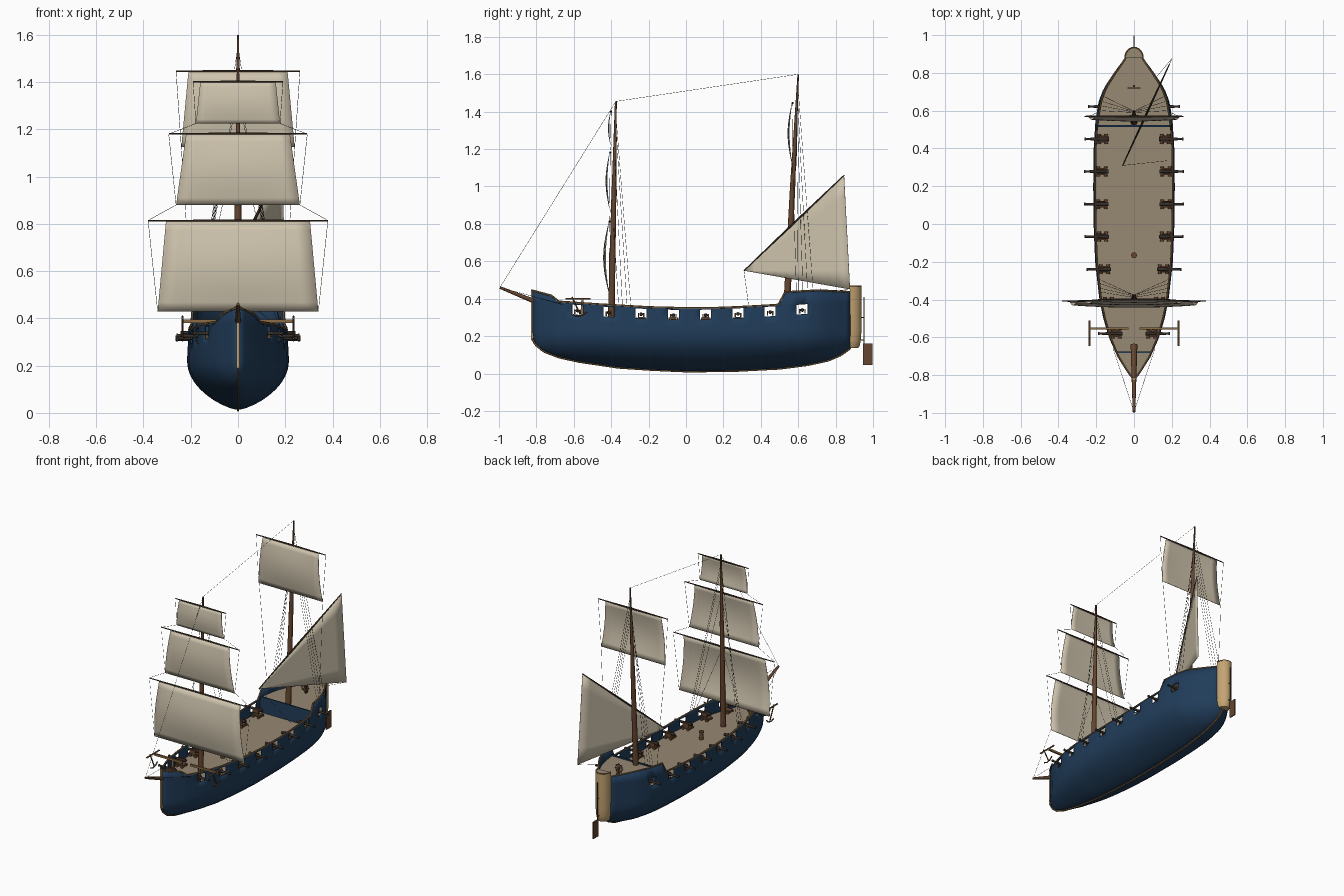
import bpy, bmesh, math
from mathutils import Vector, Matrix

if "Cube" in bpy.data.objects:
    bpy.data.objects.remove(bpy.data.objects["Cube"])


def mat(name, rgb):
    m = bpy.data.materials.new(name)
    m.diffuse_color = (*rgb, 1)
    m.use_nodes = True
    m.node_tree.nodes["Principled BSDF"].inputs["Base Color"].default_value = m.diffuse_color
    return m


BLUE = mat("hull_blue", (0.015, 0.046, 0.102))
SAIL = mat("sail_canvas", (0.62, 0.55, 0.42))
DECK = mat("deck_planks", (0.31, 0.25, 0.175))
WOOD = mat("brown_wood", (0.13, 0.06, 0.028))
DARK = mat("dark_spar", (0.065, 0.04, 0.026))
TAN = mat("tan_wood", (0.55, 0.37, 0.17))
RAIL = mat("rail_wood", (0.26, 0.15, 0.06))
ROPE = mat("rope", (0.05, 0.042, 0.035))
IRON = mat("iron", (0.035, 0.028, 0.023))


def finish(name, bm, material, smooth=True):
    me = bpy.data.meshes.new(name)
    bm.to_mesh(me)
    bm.free()
    me.materials.append(material)
    ob = bpy.data.objects.new(name, me)
    bpy.context.collection.objects.link(ob)
    if smooth:
        bpy.ops.object.select_all(action='DESELECT')
        ob.select_set(True)
        bpy.context.view_layer.objects.active = ob
        bpy.ops.object.shade_smooth_by_angle(angle=math.radians(40))
    return ob


def thicken(ob, t, offset):
    mod = ob.modifiers.new("thickness", 'SOLIDIFY')
    mod.thickness, mod.offset = t, offset


def rod(bm, a, b, r1, r2=None, n=8):
    a, b = Vector(a), Vector(b)
    d = b - a
    m = Matrix.Translation((a + b) / 2) @ d.to_track_quat('Z', 'Y').to_matrix().to_4x4()
    bmesh.ops.create_cone(bm, cap_ends=True, segments=n, radius1=r1,
                          radius2=r1 if r2 is None else r2, depth=d.length, matrix=m)


def path(bm, pts, r, n=6):
    for a, b in zip(pts, pts[1:]):
        rod(bm, a, b, r, r, n)


def box(bm, c, s):
    bmesh.ops.create_cube(bm, size=1, matrix=Matrix.Translation(c) @ Matrix.Diagonal((*s, 1)))


def lerp(tab, y):
    if y <= tab[0][0]:
        return tab[0][1]
    for (a, p), (b, q) in zip(tab, tab[1:]):
        if y <= b:
            return p + (q - p) * (y - a) / (b - a)
    return tab[-1][1]


# Hull lines: keel height, sheer height and half breadth along the length
KEEL = [(-.825, .19), (-.805, .155), (-.76, .118), (-.68, .087), (-.57, .063), (-.36, .032), (-.18, .02),
        (0, .012), (.25, .014), (.5, .027), (.65, .046), (.76, .07), (.83, .1), (.88, .137)]
SHEER = [(-.825, .445), (-.72, .417), (-.68, .385), (-.46, .37), (-.2, .355), (0, .35),
         (.25, .352), (.49, .36), (.53, .435), (.71, .445), (.88, .436)]
BEAM = [(-.825, .004), (-.78, .04), (-.7, .09), (-.6, .133), (-.5, .163), (-.4, .184), (-.2, .206), (0, .214),
        (.2, .216), (.4, .214), (.55, .205), (.65, .187), (.72, .16), (.8, .107), (.85, .07), (.88, .05)]
PORTS = [-.58, -.413, -.24, -.067, .105, .278, .45, .622]


def width(y, z):
    zk = lerp(KEEL, y)
    wide = max(.22, zk + .08)
    s = min(1, max(0, (z - zk) / (wide - zk)))
    f = (1 - (1 - s) ** 2) ** .72
    if z > wide:
        f -= .25 * (z - wide)
    return lerp(BEAM, y) * f


def base_sheer(y):
    return .35 + .06 * abs(y) ** 1.5


# Hull shell with gun ports left open
ys = {-.825 + .03 * i for i in range(57)} | {-.72, -.68, .49, .53, .88}
ys = {y for y in ys if all(abs(y - p) > .04 for p in PORTS)}
ys = sorted(ys | {p - .03 for p in PORTS} | {p + .03 for p in PORTS} | set(PORTS))
bm = bmesh.new()
cols = []
N = 11
for y in ys:
    zk, low = lerp(KEEL, y), base_sheer(y) - .062
    zs = [zk + (low - zk) * (k / N) ** 1.5 for k in range(N + 1)]
    zs += [base_sheer(y) - .01, max(lerp(SHEER, y), base_sheer(y) - .003)]
    cols.append([bm.verts.new((width(y, z), y, z)) for z in zs])
for i in range(len(ys) - 1):
    mid = (ys[i] + ys[i + 1]) / 2
    for j in range(N + 2):
        if j == N and any(abs(mid - p) < .03 for p in PORTS):
            continue
        bm.faces.new((cols[i][j], cols[i + 1][j], cols[i + 1][j + 1], cols[i][j + 1]))
hull = finish("hull", bm, BLUE)
hull.modifiers.new("mirror", 'MIRROR').merge_threshold = .0005
thicken(hull, .008, -1)


# Decks
def deck(name, y0, y1, z):
    bm = bmesh.new()
    rows = []
    for i in range(31):
        y = y0 + (y1 - y0) * i / 30
        w = max(.001, width(y, z) - .004)
        rows.append((bm.verts.new((-w, y, z)), bm.verts.new((w, y, z))))
    for a, b in zip(rows, rows[1:]):
        bm.faces.new((a[0], a[1], b[1], b[0]))
    finish(name, bm, DECK, False)


deck("main_deck", -.69, .88, .28)
deck("fore_deck", -.82, -.68, .31)
deck("stern_deck", .515, .88, .378)
bm = bmesh.new()
box(bm, (0, .518, .333), (.39, .01, .106))
box(bm, (0, -.68, .297), (.185, .008, .04))
finish("bulkheads", bm, BLUE, False)

# Rails, stem, keel and rounded stern
bm = bmesh.new()
for s in (-1, 1):
    path(bm, [(s * (width(y, lerp(SHEER, y)) - .003), y, max(lerp(SHEER, y), base_sheer(y) - .003)) for y in ys], .0055)
ARC = [math.pi * k / 16 for k in range(17)]
path(bm, [(.047 * math.cos(a), .878 + .056 * math.sin(a), .466) for a in ARC], .0055)
finish("top_rail", bm, RAIL)
bm = bmesh.new()
box(bm, (0, -.823, .32), (.014, .014, .26))
finish("stem_post", bm, TAN, False)
bm = bmesh.new()
path(bm, [(0, y, z) for y, z in KEEL], .006)
finish("keel", bm, RAIL)
bm = bmesh.new()
rings = []
for z, s in ((.137, .72), (.15, .85), (.18, .95), (.23, 1), (.465, 1)):
    rings.append([bm.verts.new((.05 * s * math.cos(a), .878 + .06 * s * math.sin(a), z)) for a in ARC])
for a, b in zip(rings, rings[1:]):
    for k in range(17):
        bm.faces.new((a[k], a[(k + 1) % 17], b[(k + 1) % 17], b[k]))
bm.faces.new(rings[0][::-1])
bm.faces.new(rings[-1]).material_index = 1
stern = finish("stern_post", bm, TAN)
stern.data.materials.append(DECK)
bm = bmesh.new()
box(bm, (0, .972, .103), (.007, .05, .115))
rod(bm, (0, .952, .1), (0, .952, .41), .0035)
for z in (.18, .3):
    rod(bm, (0, .92, z), (0, .955, z), .003)
finish("rudder", bm, WOOD, False)


# Masts and bowsprit
def fore(z):
    return -.4 + .025 * (z - .28) / 1.175


bm = bmesh.new()
rod(bm, (0, fore(.28), .28), (0, fore(1.0), 1.0), .018, .013, 12)
rod(bm, (0, fore(1.0), 1.0), (0, fore(1.455), 1.455), .012, .005, 12)
finish("fore_mast", bm, WOOD)
bm = bmesh.new()
rod(bm, (0, .535, .28), (0, .57, 1.0), .019, .014, 12)
rod(bm, (0, .57, 1.0), (0, .6, 1.6), .014, .004, 12)
finish("aft_mast", bm, WOOD)
bm = bmesh.new()
rod(bm, (0, -.64, .318), (0, -.995, .46), .018, .007, 12)
finish("bowsprit", bm, WOOD)

# Square sails: yard y, top z, bottom z, top half, bottom half, yard half, bulge
SQUARE = [("fore_lower_sail", -.408, .81, .43, .305, .34, .38, .03),
          ("fore_middle_sail", -.405, 1.178, .88, .22, .262, .293, .02),
          ("fore_upper_sail", -.4, 1.398, 1.225, .16, .178, .19, .012),
          ("aft_upper_sail", .57, 1.443, 1.125, .21, .24, .262, .022)]
yards, ropes = bmesh.new(), bmesh.new()
R = .0009
for name, y0, zt, zb, wt, wb, wy, bulge in SQUARE:
    bm = bmesh.new()
    g = []
    for j in range(11):
        v = j / 10
        g.append([bm.verts.new((u * (wt + (wb - wt) * v),
                                y0 - bulge * math.sin(math.pi * v) * (1 - .4 * u * u) - .004, zt + (zb - zt) * v))
                  for u in [k / 5 - 1 for k in range(11)]])
    for a, b in zip(g, g[1:]):
        for k in range(10):
            bm.faces.new((a[k], b[k], b[k + 1], a[k + 1]))
    thicken(finish(name, bm, SAIL), .002, 0)
    for s in (-1, 1):
        rod(yards, (0, y0, zt + .003), (s * wy, y0, zt + .003), .006, .003)
        rod(ropes, (s * wy, y0, zt), (s * wb, y0 - .004, zb), R, R, 4)

# Slanted triangular aft sail
A, B, C = Vector((-.06, .31, .55)), Vector((.187, .845, 1.06)), Vector((.202, .877, .45))
bm = bmesh.new()
g = [[bm.verts.new(A.lerp(B, i / 10).lerp(A.lerp(C, i / 10), k / 6)) for k in range(7)] for i in range(1, 11)]
tip = bm.verts.new(A)
for k in range(6):
    bm.faces.new((tip, g[0][k + 1], g[0][k]))
    for a, b in zip(g, g[1:]):
        bm.faces.new((a[k], a[k + 1], b[k + 1], b[k]))
thicken(finish("aft_triangle_sail", bm, SAIL), .002, 0)
M = A.lerp(B, .5)
rod(yards, M, A, .006, .003)
rod(yards, M, B, .006, .003)
finish("yards", yards, DARK)

# Rigging
bow, ft, at = (0, -.995, .46), (0, -.375, 1.455), (0, .6, 1.6)
path(ropes, [bow, ft, at], R, 4)
path(ropes, [A, (.175, .335, .36)], R, 4)
path(ropes, [C, (.12, .78, .44)], R, 4)
for s in (-1, 1):
    for dy, z in ((-.36, .81), (-.34, 1.18), (-.315, 1.36), (-.295, 1.4)):
        rod(ropes, (s * .18, dy, .36), (0, fore(z), z), R, R, 4)
    for dy, z in ((.6, 1.4), (.625, 1.45), (.65, 1.5), (.68, 1.55)):
        rod(ropes, (s * .17, dy, .44), (0, .56 + .04 * (z - .8) / .8, z), R, R, 4)
    rod(ropes, bow, (s * .11, -.66, .37), R, R, 4)
    rod(ropes, (s * .262, -.405, .88), (s * .38, -.408, .815), R, R, 4)
    rod(ropes, (s * .178, -.4, 1.225), (s * .293, -.405, 1.18), R, R, 4)
    rod(ropes, (s * .24, .57, 1.125), (s * .195, .59, .44), R, R, 4)
finish("rigging", ropes, ROPE, False)

# Cannons on stepped, wheeled carriages
guns, carts = bmesh.new(), bmesh.new()
for y in PORTS:
    w = width(y, .31)
    z = base_sheer(y) - .04
    for s in (-1, 1):
        rod(guns, (s * (w - .075), y, z), (s * (w + .055), y, z), .01, .006, 10)
        rod(guns, (s * (w + .047), y, z), (s * (w + .055), y, z), .008, .008, 10)
        box(carts, (s * (w - .04), y, .294), (.06, .034, .014))
        for e in (-1, 1):
            box(carts, (s * (w - .036), y + e * .014, z - .006), (.045, .007, .024))
            for dx in (-.06, -.022):
                rod(carts, (s * (w + dx), y + e * .018, .289), (s * (w + dx), y + e * .026, .289), .01, .01, 10)
finish("cannons", guns, IRON)
finish("cannon_carriages", carts, WOOD)

# Anchor beams and anchors
beams, anchors = bmesh.new(), bmesh.new()
for s in (-1, 1):
    box(beams, (s * .135, -.553, .388), (.21, .011, .014))
    rod(beams, (s * .235, -.645, .4), (s * .235, -.51, .4), .005)
    rod(anchors, (s * .235, -.61, .41), (s * .235, -.565, .315), .004)
    path(anchors, [(s * .235, -.605, .315), (s * .235, -.58, .306), (s * .235, -.55, .312), (s * .235, -.53, .33)], .004)
    box(beams, (s * .1, -.555, .33), (.012, .012, .11))
finish("anchor_beams", beams, RAIL, False)
finish("anchors", anchors, WOOD)

# Deck fittings: capstan and steering wheel
bm = bmesh.new()
rod(bm, (0, -.165, .28), (0, -.165, .325), .014, .011, 12)
rod(bm, (0, -.165, .325), (0, -.165, .335), .016, .016, 12)
finish("capstan", bm, WOOD)
bm = bmesh.new()
hub = Vector((0, .72, .42))
spokes = [Vector((math.cos(k * math.pi / 8), 0, math.sin(k * math.pi / 8))) for k in range(17)]
path(bm, [hub + p * .025 for p in spokes], .003)
for p in spokes[:16:2]:
    rod(bm, hub, hub + p * .034, .002, .002, 6)
box(bm, (0, .73, .4), (.012, .012, .046))
finish("steering_wheel", bm, WOOD)
